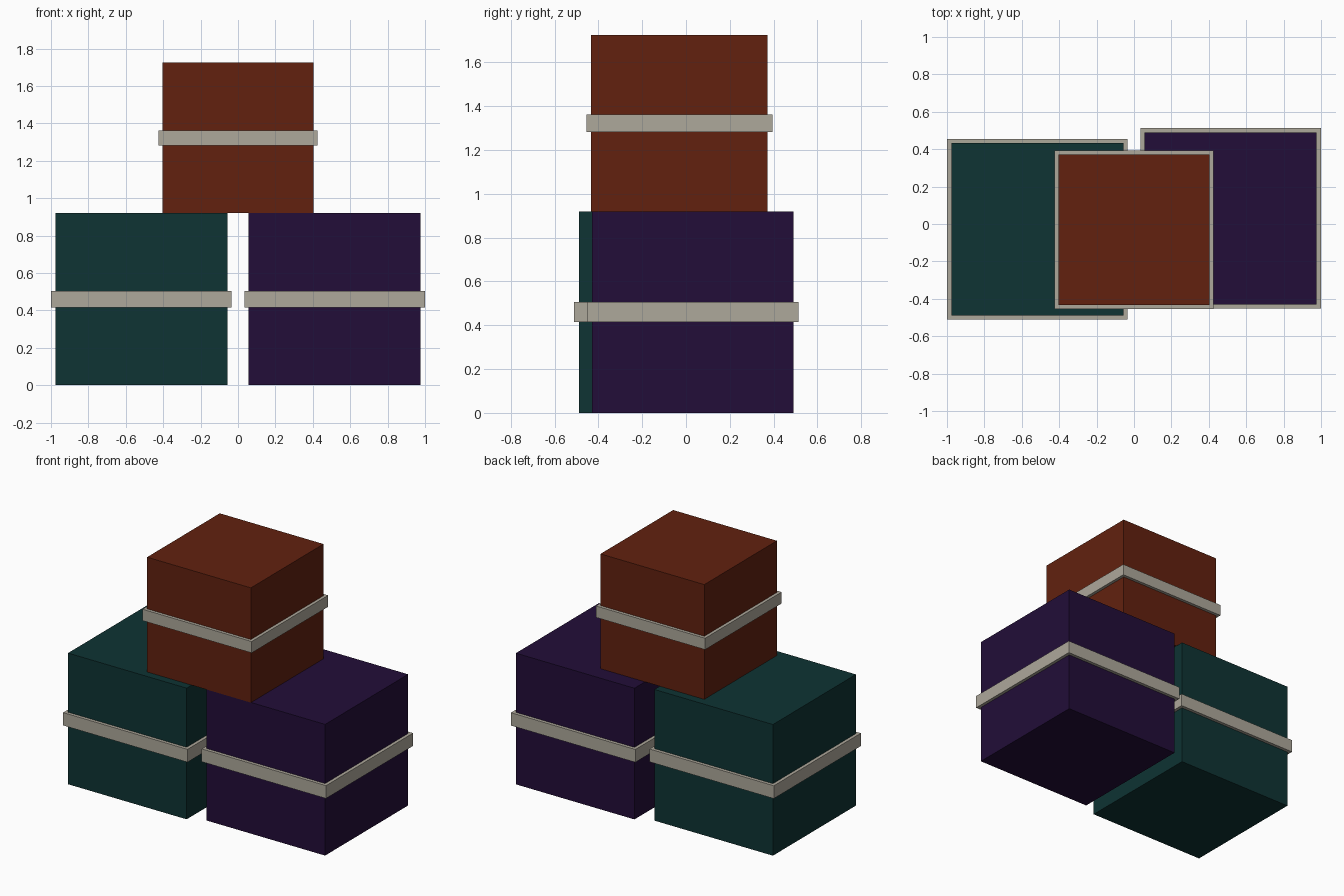
import bpy

cube = bpy.data.objects.get("Cube")
if cube:
    bpy.data.objects.remove(cube, do_unlink=True)


def material(name, rgb):
    mat = bpy.data.materials.new(name)
    mat.use_nodes = True
    color = (*rgb, 1)
    mat.diffuse_color = color
    mat.node_tree.nodes["Principled BSDF"].inputs["Base Color"].default_value = color
    return mat


def block(name, center, size, mat):
    bpy.ops.mesh.primitive_cube_add(size=1, location=center)
    obj = bpy.context.object
    obj.name = name
    obj.scale = size
    bpy.ops.object.transform_apply(location=False, rotation=False, scale=True)
    obj.data.materials.append(mat)


def banded_crate(name, x, y, base, side, band_side, band_height, mat):
    # Crate body with a raised strap around its middle
    middle = base + side / 2
    block(name + "_crate", (x, y, middle), (side, side, side), mat)
    block(name + "_strap", (x, y, middle), (band_side, band_side, band_height), strap)


strap = material("pale grey strap", (0.423, 0.392, 0.328))
teal = material("dark teal", (0.0044, 0.033, 0.033))
purple = material("dark purple", (0.016, 0.004, 0.0395))
rust = material("rust red", (0.122, 0.0152, 0.0048))

# Two large crates on the ground, one smaller crate bridging them
banded_crate("right", -0.517, -0.028, 0, 0.92, 0.965, 0.09, teal)
banded_crate("left", 0.517, 0.03, 0, 0.92, 0.965, 0.09, purple)
banded_crate("top", 0, -0.03, 0.92, 0.805, 0.848, 0.08, rust)
